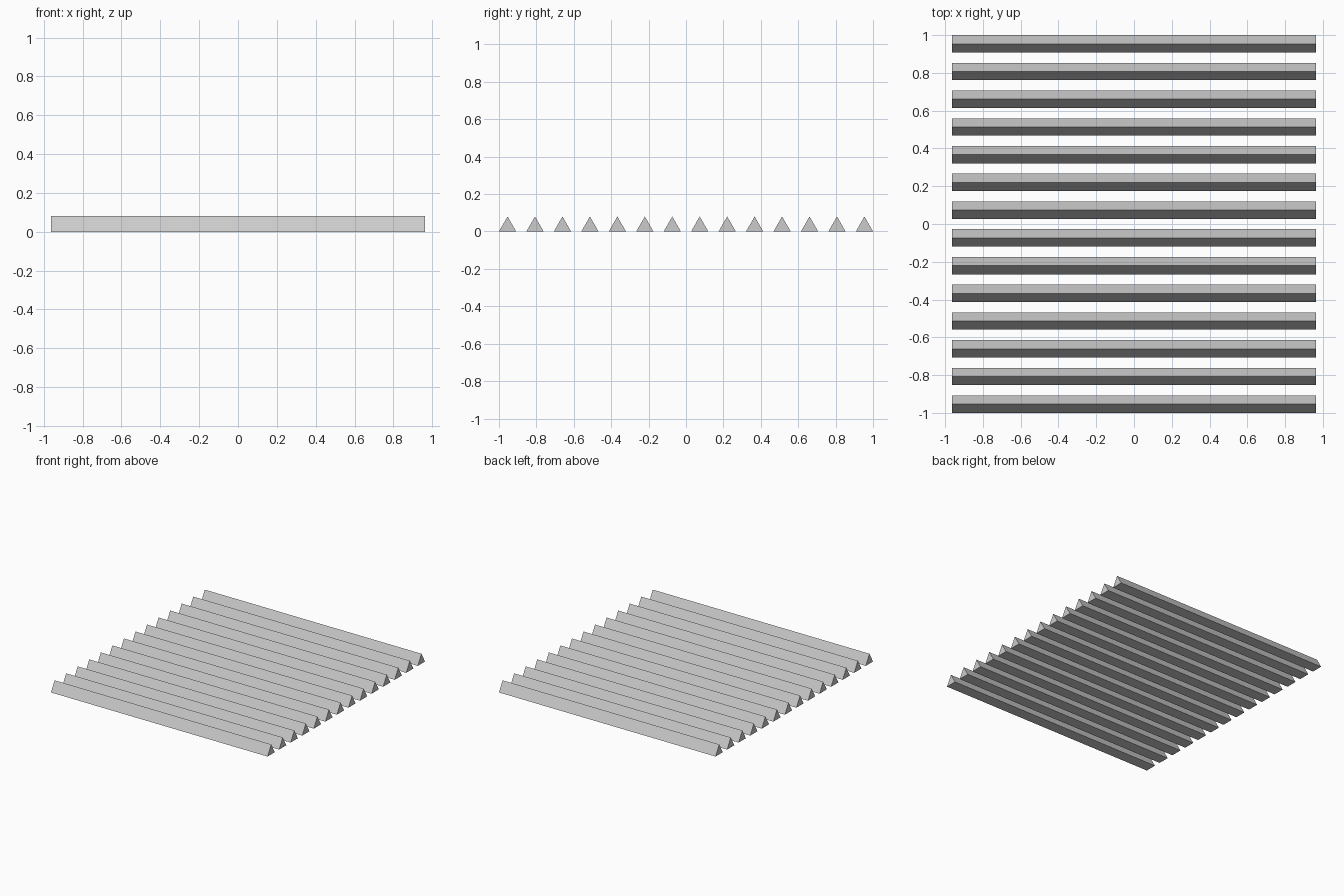
import bpy, bmesh

if "Cube" in bpy.data.objects:
    bpy.data.objects.remove(bpy.data.objects["Cube"])

COUNT = 14
HALF_LENGTH = 0.963
WIDTH = 0.092
HEIGHT = 0.08
PITCH = (2.0 - WIDTH) / (COUNT - 1)

# Triangular bar: extrude a triangle profile along x
bm = bmesh.new()
profile = [(-WIDTH / 2, 0), (WIDTH / 2, 0), (0, HEIGHT)]
end = bm.faces.new([bm.verts.new((-HALF_LENGTH, y, z)) for y, z in profile])
extruded = bmesh.ops.extrude_face_region(bm, geom=[end], use_keep_orig=True)["geom"]
verts = [g for g in extruded if isinstance(g, bmesh.types.BMVert)]
bmesh.ops.translate(bm, verts=verts, vec=(2 * HALF_LENGTH, 0, 0))
bmesh.ops.recalc_face_normals(bm, faces=bm.faces)
mesh = bpy.data.meshes.new("triangular_bar")
bm.to_mesh(mesh)
bm.free()

# Row of evenly spaced bars from front to back
for i in range(COUNT):
    bar = bpy.data.objects.new(f"triangular_bar_{i + 1:02d}", mesh)
    bar.location.y = -1 + WIDTH / 2 + i * PITCH
    bpy.context.collection.objects.link(bar)
